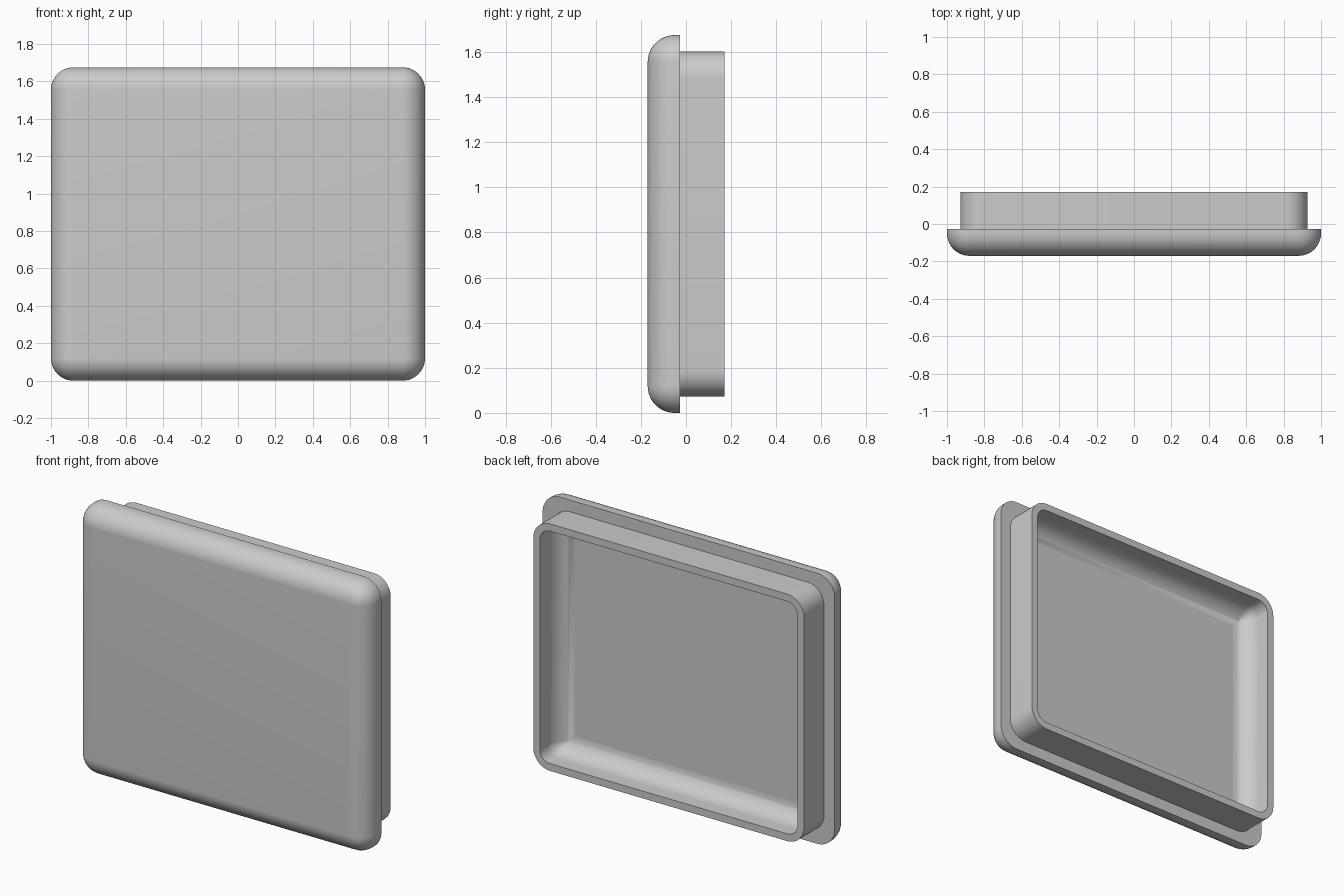
import bpy, bmesh, math

if "Cube" in bpy.data.objects:
    bpy.data.objects.remove(bpy.data.objects["Cube"])

W, H = 1.0, 0.8375          # half width and half height of the cover
CZ = H                      # centre height
grey = bpy.data.materials.new("light grey")
grey.diffuse_color = (0.6, 0.6, 0.6, 1)
grey.use_nodes = True
grey.node_tree.nodes["Principled BSDF"].inputs["Base Color"].default_value = grey.diffuse_color


def ring(bm, y, inset, radius, seg=12):
    """Rounded rectangle loop at depth y, inset from the cover outline."""
    r = max(radius, 0.0)
    a, b = W - inset - r, H - inset - r
    loop = []
    for q, (sx, sz) in enumerate([(1, 1), (-1, 1), (-1, -1), (1, -1)]):
        for i in range(seg + 1):
            t = (q + i / seg) * math.pi / 2
            loop.append(bm.verts.new((sx * a + r * math.cos(t), y,
                                      CZ + sz * b + r * math.sin(t))))
    return loop


def loft(name, sections):
    """Skin consecutive rounded rectangles and cap both ends."""
    bm = bmesh.new()
    loops = [ring(bm, *s) for s in sections]
    n = len(loops[0])
    for p, q in zip(loops, loops[1:]):
        for i in range(n):
            j = (i + 1) % n
            bm.faces.new((p[i], p[j], q[j], q[i]))
    bm.faces.new(loops[0])
    bm.faces.new(loops[-1])
    bmesh.ops.remove_doubles(bm, verts=bm.verts, dist=1e-5)
    bmesh.ops.recalc_face_normals(bm, faces=bm.faces)
    me = bpy.data.meshes.new(name)
    bm.to_mesh(me)
    bm.free()
    me.materials.append(grey)
    ob = bpy.data.objects.new(name, me)
    bpy.context.collection.objects.link(ob)
    bpy.ops.object.select_all(action='DESELECT')
    ob.select_set(True)
    bpy.context.view_layer.objects.active = ob
    bpy.ops.object.shade_smooth_by_angle(angle=math.radians(30))
    return ob


FRONT, SEAM, BACK = -0.17, -0.026, 0.17
R, STEPS = 0.12, 12
arc = [k / STEPS * math.pi / 2 for k in range(STEPS + 1)]

# Cover plate with a rounded front edge and corners
cover = [(SEAM, 0, R)]
cover += [(FRONT + R * (1 - math.sin(t)), R * (1 - math.cos(t)), R * math.cos(t))
          for t in arc]
loft("cover_plate", cover)

# Hollow plug: outer wall, rim, inner wall, then a cove running into the floor
IN, WALL, COVE = 0.073, 0.045, 0.12
FLOOR = SEAM - 0.002
plug = [(SEAM - 0.01, IN, 0.115), (BACK, IN, 0.115), (BACK, IN + WALL, 0.07)]
plug += [(FLOOR + COVE * (1 - math.sin(t)), IN + WALL + COVE * (1 - math.cos(t)),
          0.07 - COVE * (1 - math.cos(t))) for t in arc]
loft("hollow_plug", plug)
